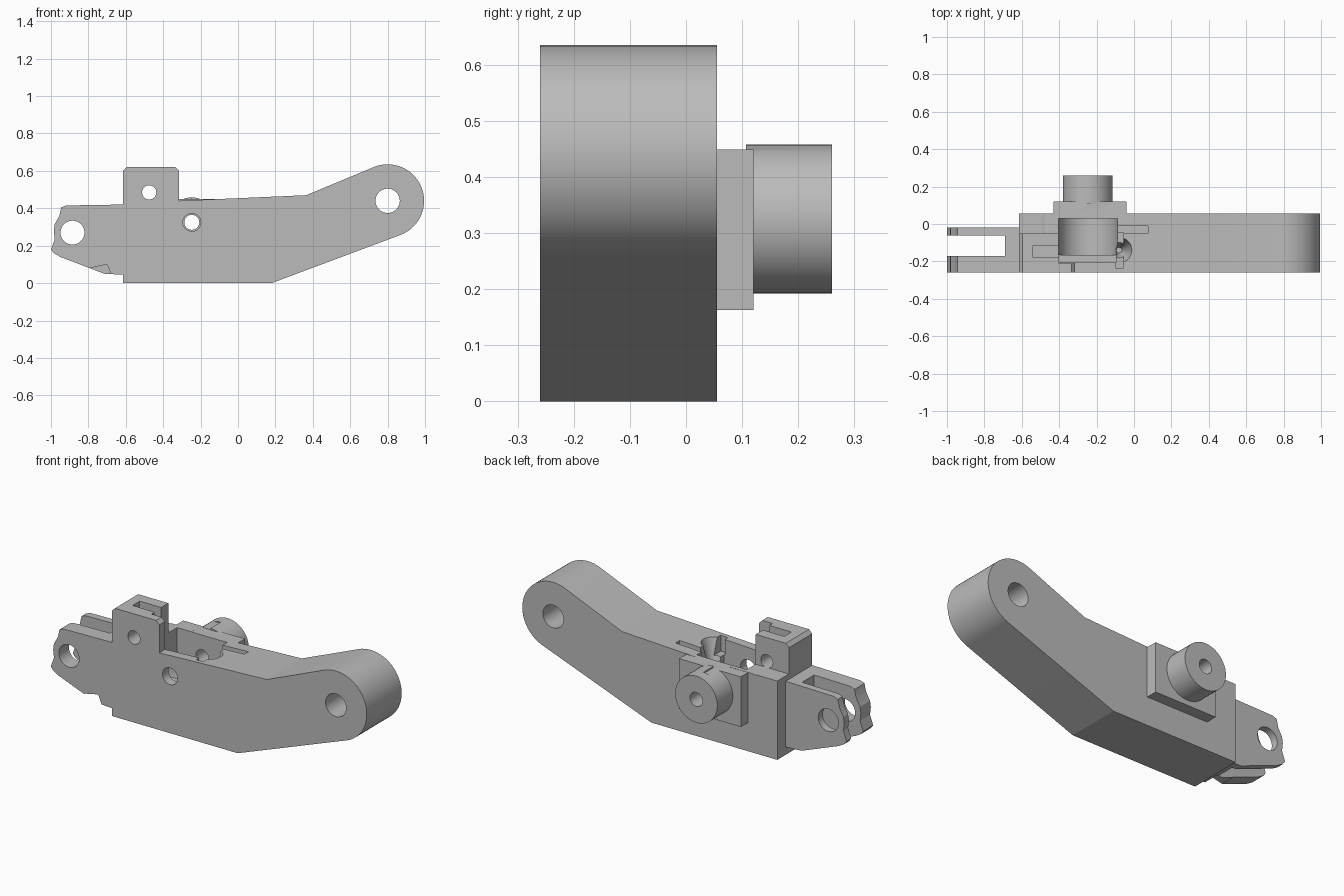
import bpy, bmesh, math

old = bpy.data.objects.get("Cube")
if old:
    bpy.data.objects.remove(old, do_unlink=True)

grey = bpy.data.materials.new("plain_grey")
grey.use_nodes = True
colour = (0.5, 0.5, 0.5, 1)
grey.diffuse_color = colour
grey.node_tree.nodes["Principled BSDF"].inputs["Base Color"].default_value = colour


def prism(name, outline, y0, y1):
    """Extrude an x-z outline from y0 to y1."""
    bm = bmesh.new()
    face = bm.faces.new([bm.verts.new((x, y0, z)) for x, z in outline])
    out = bmesh.ops.extrude_face_region(bm, geom=[face])
    moved = [v for v in out["geom"] if isinstance(v, bmesh.types.BMVert)]
    bmesh.ops.translate(bm, verts=moved, vec=(0, y1 - y0, 0))
    bmesh.ops.recalc_face_normals(bm, faces=bm.faces)
    mesh = bpy.data.meshes.new(name)
    bm.to_mesh(mesh)
    bm.free()
    mesh.materials.append(grey)
    obj = bpy.data.objects.new(name, mesh)
    bpy.context.collection.objects.link(obj)
    return obj


def box(name, x0, x1, y0, y1, z0, z1):
    return prism(name, [(x0, z0), (x1, z0), (x1, z1), (x0, z1)], y0, y1)


def arc(cx, cz, r, start, end, steps):
    angles = [math.radians(start + (end - start) * i / steps) for i in range(steps + 1)]
    return [(cx + r * math.cos(a), cz + r * math.sin(a)) for a in angles]


def rod(name, cx, cz, r, y0, y1, sides=48):
    return prism(name, arc(cx, cz, r, 0, 360, sides)[:-1], y0, y1)


def combine(target, tool, operation="DIFFERENCE"):
    mod = target.modifiers.new("join", "BOOLEAN")
    mod.operation = operation
    mod.solver = "EXACT"
    mod.object = tool
    bpy.ops.object.select_all(action="DESELECT")
    bpy.context.view_layer.objects.active = target
    target.select_set(True)
    bpy.ops.object.modifier_apply(modifier=mod.name)
    bpy.data.objects.remove(tool, do_unlink=True)


FRONT, BACK = -0.26, 0.055

# Side outline: belly, rounded end, upper edge, raised block, fork tip
outline = [(-0.615, 0), (0.18, 0)]
outline += arc(0.8, 0.44, 0.195, -70, 112, 36)
outline += [(0.365, 0.47), (-0.315, 0.44), (-0.315, 0.6), (-0.335, 0.62),
            (-0.595, 0.62), (-0.615, 0.6), (-0.615, 0.42), (-0.92, 0.415),
            (-0.945, 0.405), (-0.955, 0.36), (-0.98, 0.315), (-0.985, 0.28),
            (-0.98, 0.235), (-1, 0.18), (-0.985, 0.16), (-0.95, 0.14),
            (-0.715, 0.05), (-0.615, 0.045)]
arm = prism("lever_arm", outline, FRONT, BACK)

# Mounting plate and round boss on the back
combine(arm, box("boss_plate", -0.43, -0.04, 0.03, 0.12, 0.163, 0.449), "UNION")
combine(arm, rod("round_boss", -0.247, 0.325, 0.133, 0.107, 0.26), "UNION")

# Narrowed fork and its slot
combine(arm, box("fork_relief", -1.1, -0.615, -0.02, 0.2, -0.1, 0.8))
combine(arm, box("fork_slot", -1.1, -0.69, -0.17, -0.062, -0.1, 0.8))
combine(arm, prism("fork_notch", [(-0.79, 0.081), (-0.7, 0.1), (-0.68, 0.05),
                                  (-0.68, 0.02), (-0.79, 0.02)], -0.3, -0.17))

# Raised block trimmed to an L shape, with a top slot
combine(arm, box("block_back_trim", -0.7, -0.3, -0.05, 0.2, 0.45, 0.8))
combine(arm, box("block_side_trim", -0.4, -0.25, -0.21, 0.2, 0.45, 0.8))
combine(arm, box("block_slot", -0.54, -0.35, -0.18, -0.115, 0.54, 0.8))

# Round-bottomed pocket open at the top, with a shallow front ledge
pocket = [(-0.09, 0.7), (-0.405, 0.7)] + arc(-0.247, 0.325, 0.158, 180, 360, 32)
combine(arm, prism("pocket", pocket, -0.165, 0.03))
combine(arm, box("pocket_ledge", -0.4, -0.095, -0.207, -0.16, 0.27, 0.7))

# Side recesses next to the pocket
combine(arm, box("long_slit", -0.1, 0.075, -0.05, -0.012, 0.38, 0.7))
combine(arm, box("side_slit", -0.1, -0.055, -0.235, -0.045, 0.36, 0.7))
bpy.ops.mesh.primitive_cone_add(vertices=32, radius1=0.015, radius2=0.085,
                                depth=0.24, location=(-0.08, -0.14, 0.39))
combine(arm, bpy.context.object)

# Through holes
for x, z, r in [(-0.885, 0.27, 0.064), (0.8, 0.44, 0.065),
                (-0.475, 0.485, 0.038), (-0.247, 0.325, 0.04)]:
    combine(arm, rod("hole", x, z, r, -0.4, 0.4))
combine(arm, rod("counterbore", -0.247, 0.325, 0.048, -0.4, -0.2))

bpy.ops.object.select_all(action="DESELECT")
arm.select_set(True)
bpy.context.view_layer.objects.active = arm
bpy.ops.object.shade_smooth_by_angle(angle=math.radians(20))
